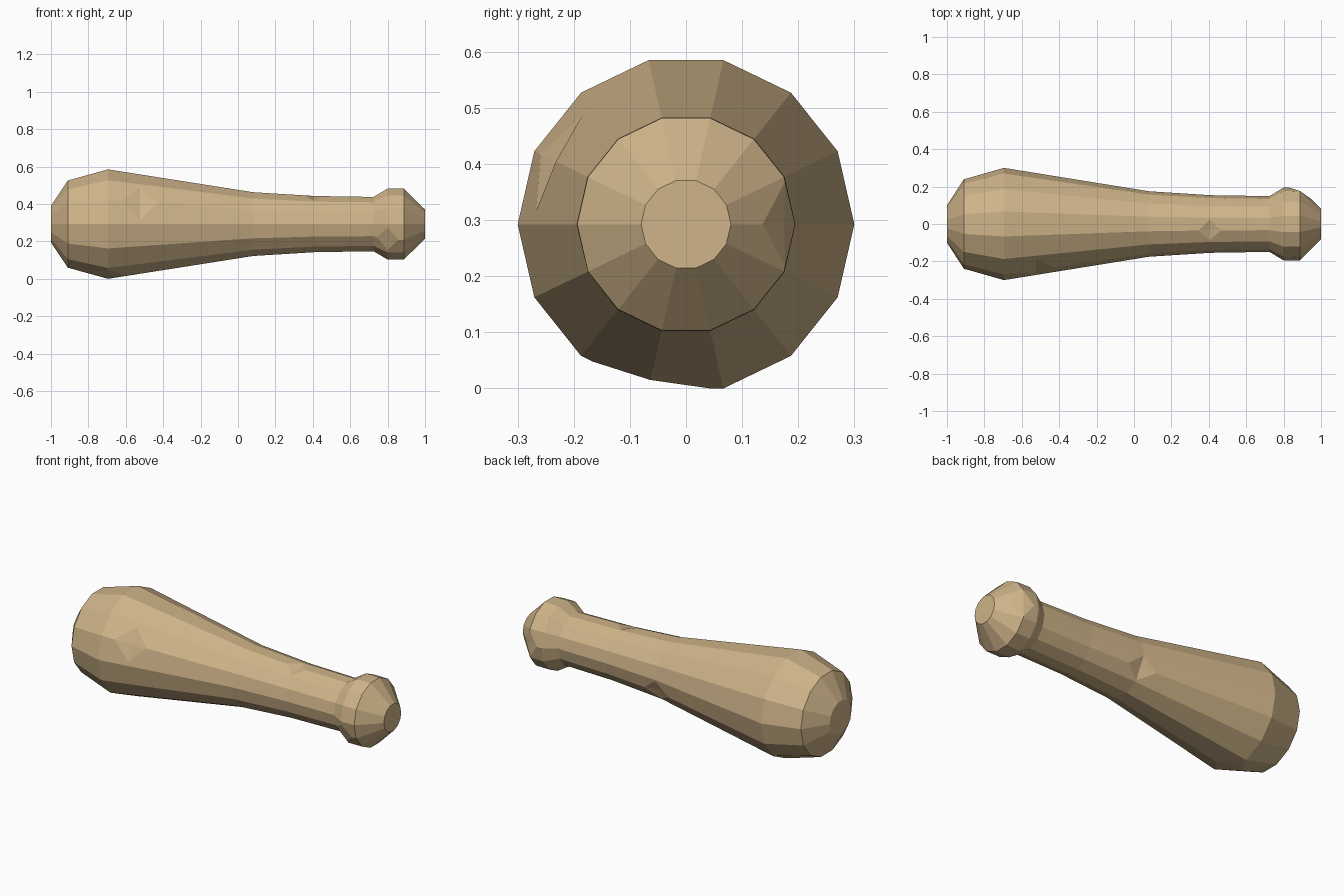
import bpy, bmesh, math
from mathutils import Vector

if "Cube" in bpy.data.objects:
    bpy.data.objects.remove(bpy.data.objects["Cube"])

N = 14                      # sides of the turned club
STEP = 2 * math.pi / N
# profile along x: (x, radius)
PROFILE = [(-1, .1), (-.91, .239), (-.695, .3), (.08, .175), (.41, .154),
           (.725, .149), (.8, .195), (.887, .194), (1, .08)]
CZ = .3 * math.cos(STEP / 2)  # axis height, so the club rests on z = 0

wood = bpy.data.materials.new("pale wood")
wood.diffuse_color = (.62, .455, .25, 1)
wood.use_nodes = True
wood.node_tree.nodes["Principled BSDF"].inputs["Base Color"].default_value = wood.diffuse_color


def radius(x):
    for (x0, r0), (x1, r1) in zip(PROFILE, PROFILE[1:]):
        if x <= x1:
            return r0 + (r1 - r0) * (x - x0) / (x1 - x0)
    return PROFILE[-1][1]


def make(name, bm):
    bmesh.ops.recalc_face_normals(bm, faces=bm.faces)
    mesh = bpy.data.meshes.new(name)
    bm.to_mesh(mesh)
    bm.free()
    mesh.materials.append(wood)
    ob = bpy.data.objects.new(name, mesh)
    bpy.context.collection.objects.link(ob)
    return ob


# club body: faceted rings with flat caps
bm = bmesh.new()
rings = []
for x, r in PROFILE:
    rings.append([bm.verts.new((x, r * math.cos(i * STEP), CZ + r * math.sin(i * STEP)))
                  for i in range(N)])
for a, b in zip(rings, rings[1:]):
    for i in range(N):
        j = (i + 1) % N
        bm.faces.new((a[i], a[j], b[j], b[i]))
bm.faces.new(rings[0])
bm.faces.new(rings[-1])
club = make("club", bm)

# chips on the ridges: (x, ridge index, half length, half width, depth)
CHIPS = [(-.525, 6, .1, .1, .017), (-.695, 10, .1, .112, .02),
         (.405, 4, .065, .06, .014), (.08, 13, .09, .07, .018),
         (.887, 0, .06, .08, .019), (.8, 8, .06, .07, .016)]
bm = bmesh.new()
for x, k, hl, hw, depth in CHIPS:
    ang = k * STEP
    out = Vector((0, math.cos(ang), math.sin(ang)))
    side = Vector((0, -math.sin(ang), math.cos(ang)))

    def point(px, r, t=0):
        return Vector((px, 0, CZ)) + out * r + side * t

    tip = point(x, radius(x) - depth)
    drop = hw * math.tan(STEP / 2)
    corners = [point(x + hl, radius(x + hl)), point(x, radius(x) - drop, hw),
               point(x - hl, radius(x - hl)), point(x, radius(x) - drop, -hw)]
    # reach slightly past the surface for a clean cut
    corners = [bm.verts.new(tip + (c - tip) * 1.04 + out * .001) for c in corners]
    low, high = bm.verts.new(tip), bm.verts.new(point(x, radius(x) + .1))
    for i in range(4):
        a, b = corners[i], corners[(i + 1) % 4]
        bm.faces.new((a, b, high))
        bm.faces.new((b, a, low))
cutter = make("chip_cutter", bm)
cutter.hide_render = True

cut = club.modifiers.new("chips", 'BOOLEAN')
cut.operation = 'DIFFERENCE'
cut.solver = 'EXACT'
cut.object = cutter
bpy.context.view_layer.objects.active = club
bpy.ops.object.modifier_apply(modifier="chips")
bpy.data.objects.remove(cutter)
